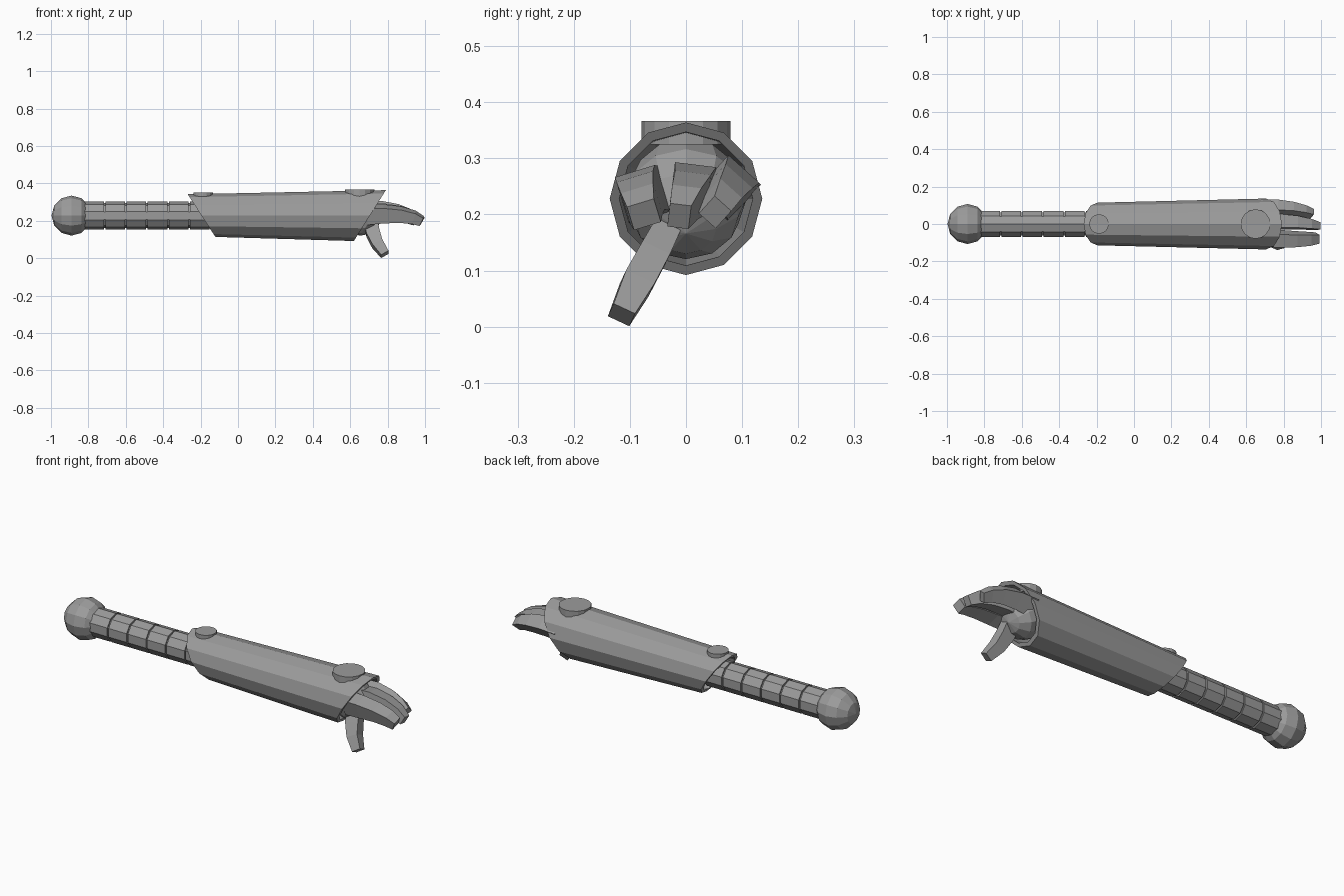
import bpy, bmesh
from math import sin, cos, pi, radians
from mathutils import Vector, Matrix

if "Cube" in bpy.data.objects:
    bpy.data.objects.remove(bpy.data.objects["Cube"])

AXIS_Z = 0.228

steel = bpy.data.materials.new("steel grey")
steel.use_nodes = True
GREY = (0.33, 0.33, 0.33, 1)
steel.diffuse_color = GREY
steel.node_tree.nodes["Principled BSDF"].inputs["Base Color"].default_value = GREY


def finish(bm, name):
    bmesh.ops.recalc_face_normals(bm, faces=bm.faces)
    mesh = bpy.data.meshes.new(name)
    bm.to_mesh(mesh)
    bm.free()
    mesh.materials.append(steel)
    obj = bpy.data.objects.new(name, mesh)
    bpy.context.collection.objects.link(obj)
    return obj


def loft(name, rings, cap=True, loop=False):
    """Skin a row of point rings, with capped ends or closed into a tube wall."""
    bm = bmesh.new()
    rows = [[bm.verts.new(p) for p in ring] for ring in rings]
    n = len(rows[0])
    pairs = list(zip(rows, rows[1:])) + ([(rows[-1], rows[0])] if loop else [])
    for a, b in pairs:
        for i in range(n):
            j = (i + 1) % n
            bm.faces.new((a[i], a[j], b[j], b[i]))
    if cap and not loop:
        bm.faces.new(rows[0])
        bm.faces.new(rows[-1])
    return finish(bm, name)


def ring(x, r, n, slope=0.0):
    """Polygon around the long axis; slope shears it into a slanted cut."""
    angles = [2 * pi * i / n for i in range(n)]
    return [Vector((x + slope * r * cos(a), r * sin(a), AXIS_Z + r * cos(a))) for a in angles]


def ball(name, centre, r, tilt):
    bm = bmesh.new()
    bmesh.ops.create_uvsphere(bm, u_segments=12, v_segments=6, radius=r)
    bmesh.ops.transform(bm, matrix=Matrix.Translation(centre) @ Matrix.Rotation(tilt, 4, "Y"),
                        verts=bm.verts)
    return finish(bm, name)


def disc(name, x, r, bottom, top):
    bm = bmesh.new()
    bmesh.ops.create_cone(bm, cap_ends=True, segments=16, radius1=r, radius2=r, depth=top - bottom)
    bmesh.ops.translate(bm, vec=(x, 0, (top + bottom) / 2), verts=bm.verts)
    return finish(bm, name)


def digit(name, path, widths, depths, roll):
    """Curved finger with a rectangular section, rolled around the long axis."""
    pts = [Vector(p) for p in path]
    side = Vector((0, cos(radians(roll)), sin(radians(roll))))
    rings = []
    for i, p in enumerate(pts):
        t = (pts[min(i + 1, len(pts) - 1)] - pts[max(i - 1, 0)]).normalized()
        up = t.cross(side).normalized()
        s, u = side * widths[i], up * depths[i]
        rings.append([p + s + u, p - s + u, p - s - u, p + s - u])
    return loft(name, rings)


# Shoulder ball and ribbed upper arm
ball("shoulder_ball", (-0.89, 0, AXIS_Z), 0.107, pi / 2)
ribs = []
PITCH = 0.113
for k in range(6):
    x = -0.83 + k * PITCH
    ribs += [ring(x, 0.066, 10), ring(x + 0.008, 0.066, 10),
             ring(x + 0.008, 0.074, 10), ring(x + PITCH, 0.074, 10)]
ribs += [ring(-0.15, 0.066, 10), ring(0.62, 0.066, 10)]
loft("ribbed_arm", ribs)

# Flared forearm sleeve, open and cut at a slant at both ends
REAR, FRONT, WALL = -0.65, 0.63, 0.017
loft("forearm_sleeve", [
    ring(-0.195, 0.114, 12, REAR), ring(0.705, 0.136, 12, FRONT),
    ring(0.705, 0.136 - WALL, 12, FRONT), ring(-0.195, 0.114 - WALL, 12, REAR)], loop=True)

# Round studs on top of the sleeve
disc("rear_stud", -0.187, 0.052, 0.318, 0.351)
disc("front_stud", 0.65, 0.079, 0.325, 0.367)

# Palm and digits
ball("palm", (0.66, 0, AXIS_Z), 0.108, radians(125))
DEPTHS = (0.045, 0.042, 0.036, 0.03, 0.024)
digit("middle_finger",
      [(0.69, 0.012, 0.24), (0.78, 0.012, 0.247), (0.87, 0.008, 0.239),
       (0.94, -0.002, 0.222), (0.985, -0.012, 0.197)],
      (0.038, 0.037, 0.032, 0.026, 0.019), DEPTHS, -7)
digit("right_finger",
      [(0.69, -0.07, 0.232), (0.78, -0.079, 0.237), (0.87, -0.081, 0.233),
       (0.94, -0.079, 0.219), (0.98, -0.075, 0.2)],
      (0.038, 0.037, 0.034, 0.03, 0.025), DEPTHS, 17)
digit("left_finger",
      [(0.68, 0.075, 0.245), (0.77, 0.075, 0.25), (0.85, 0.071, 0.242),
       (0.91, 0.062, 0.226), (0.95, 0.052, 0.204)],
      (0.038, 0.037, 0.032, 0.026, 0.02), DEPTHS, -42)
digit("thumb",
      [(0.71, -0.03, 0.185), (0.722, -0.057, 0.132), (0.745, -0.087, 0.077),
       (0.785, -0.115, 0.021)],
      (0.024, 0.027, 0.028, 0.021), (0.038, 0.036, 0.03, 0.023), -25)
